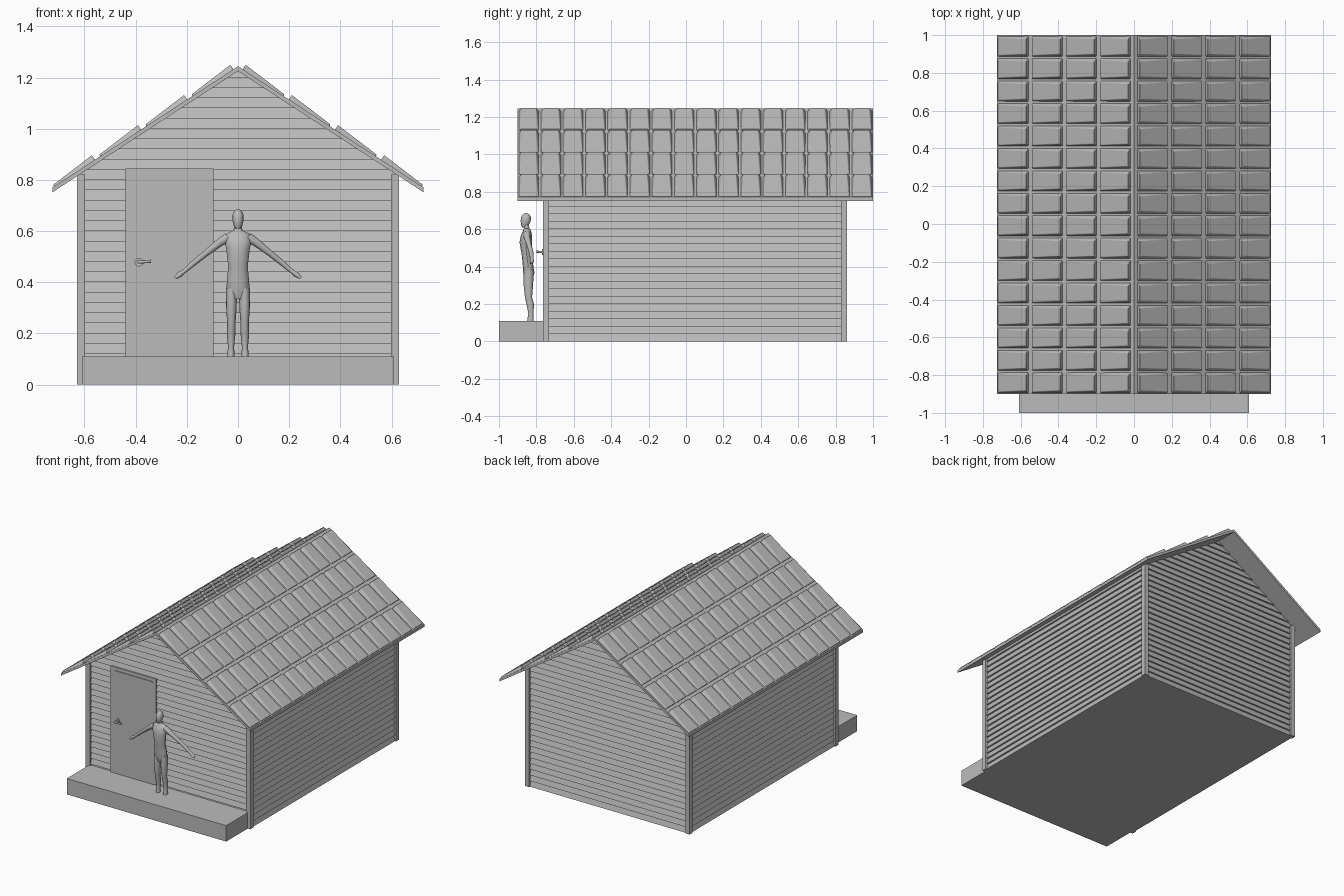
import bpy, bmesh, math
from mathutils import Vector

cube = bpy.data.objects.get("Cube")
if cube:
    bpy.data.objects.remove(cube, do_unlink=True)

grey = bpy.data.materials.new("plain_grey")
grey.use_nodes = True
COLOR = (0.5, 0.5, 0.5, 1)
grey.diffuse_color = COLOR
grey.node_tree.nodes["Principled BSDF"].inputs["Base Color"].default_value = COLOR


def finish(name, bm, smooth=False):
    bmesh.ops.recalc_face_normals(bm, faces=bm.faces)
    me = bpy.data.meshes.new(name)
    bm.to_mesh(me)
    bm.free()
    me.materials.append(grey)
    ob = bpy.data.objects.new(name, me)
    bpy.context.collection.objects.link(ob)
    if smooth:
        bpy.context.view_layer.objects.active = ob
        ob.select_set(True)
        bpy.ops.object.shade_smooth_by_angle(angle=math.radians(40))
        ob.select_set(False)
    return ob


def loft(bm, rings):
    """Join closed rings of points into a capped tube."""
    loops = [[bm.verts.new(p) for p in ring] for ring in rings]
    for a, b in zip(loops, loops[1:]):
        for i in range(len(a)):
            j = (i + 1) % len(a)
            bm.faces.new((a[i], a[j], b[j], b[i]))
    bm.faces.new(loops[0])
    bm.faces.new(loops[-1])


def rect(x0, x1, y0, y1, z):
    return [(x0, y0, z), (x1, y0, z), (x1, y1, z), (x0, y1, z)]


def box(name, x0, x1, y0, y1, z0, z1):
    bm = bmesh.new()
    loft(bm, [rect(x0, x1, y0, y1, z0), rect(x0, x1, y0, y1, z1)])
    return finish(name, bm)


def mirror(ob):
    m = ob.modifiers.new("mirror", 'MIRROR')
    m.use_mirror_merge = False
    return ob


# Roof geometry shared by walls and tiles
SLOPE, UNDER, TOP, EAVE = 0.653, 1.225, 1.244, 0.725
Y0, Y1 = -0.9, 1.0

# Lapped siding: one tapered layer per board, narrowing into the gable
BOARD, LAP = 0.04, 0.012
bm = bmesh.new()
z = 0.0
while z < UNDER - 0.02:
    top = min(z + BOARD, UNDER)
    rings = []
    for zz, inset in ((z, 0), (top, LAP)):
        half = max(min(0.622 - inset, (UNDER + 0.01 - zz) / SLOPE), 0.004)
        rings.append(rect(-half, half, -0.757 + inset, 0.852 - inset, zz))
    loft(bm, rings)
    z += BOARD
finish("siding_walls", bm)

# Corner boards
for label, y in (("front", -0.765), ("back", 0.828)):
    mirror(box(label + "_corner_boards", 0.598, 0.63, y, y + 0.032, 0, 0.82))

# Porch step
box("porch_step", -0.61, 0.61, -1.0, -0.75, 0, 0.11)

# Door with a narrow strip near the top
box("door", -0.44, -0.095, -0.763, -0.72, 0.11, 0.845)
box("door_top_strip", -0.41, -0.12, -0.767, -0.76, 0.815, 0.821)


# Door handle: rose, neck and lever
def rod(name, a, b, r):
    a, b = Vector(a), Vector(b)
    bm = bmesh.new()
    bmesh.ops.create_cone(bm, cap_ends=True, segments=16, radius1=r, radius2=r,
                          depth=(b - a).length)
    turn = (b - a).to_track_quat('Z', 'Y').to_matrix().to_4x4()
    turn.translation = (a + b) / 2
    bm.transform(turn)
    return finish(name, bm, True)


rod("handle_rose", (-0.387, -0.76, 0.478), (-0.387, -0.769, 0.478), 0.017)
rod("handle_neck", (-0.387, -0.765, 0.478), (-0.387, -0.798, 0.478), 0.006)
rod("handle_lever", (-0.392, -0.794, 0.478), (-0.34, -0.794, 0.482), 0.006)

# Roof deck: one chevron section run along the house
section = [(-EAVE, UNDER - SLOPE * EAVE), (0, UNDER), (EAVE, UNDER - SLOPE * EAVE),
           (EAVE, TOP - SLOPE * EAVE), (0, TOP), (-EAVE, TOP - SLOPE * EAVE)]
bm = bmesh.new()
loft(bm, [[(x, y, zz) for x, zz in section] for y in (Y0, Y1)])
finish("roof_deck", bm)

# Roof tiles: a tapered panel, raised at its upper end, repeated over each slope
ang = math.atan(SLOPE)
down = Vector((math.cos(ang), 0, -math.sin(ang)))
out = Vector((math.sin(ang), 0, math.cos(ang)))
ridge = Vector((0, 0, TOP))
pitch_y = (Y1 - Y0) / 16
pitch_s = 0.2155


def tile_ring(s, half_base, half_top, height):
    pts = ((-half_base, -0.004), (half_base, -0.004), (half_top, height), (-half_top, height))
    return [ridge + down * s + out * h + Vector((0, Y0 + pitch_y / 2 + w, 0)) for w, h in pts]


bm = bmesh.new()
loft(bm, [tile_ring(0.022, 0.056, 0.040, 0.021), tile_ring(0.212, 0.056, 0.048, 0.007)])
tiles = finish("roof_tiles", bm, True)
bev = tiles.modifiers.new("soft_edges", 'BEVEL')
bev.width, bev.segments = 0.003, 2
for count, step in ((16, Vector((0, pitch_y, 0))), (4, down * pitch_s)):
    arr = tiles.modifiers.new("repeat", 'ARRAY')
    arr.count = count
    arr.use_relative_offset = False
    arr.use_constant_offset = True
    arr.constant_offset_displace = step
mirror(tiles)


# Standing figure, lofted from oval rings (x, y, z, x radius, y radius)
def oval_loft(name, rings, tilt=0.0):
    bm = bmesh.new()
    loops = []
    for x, y, zz, rx, ry in rings:
        loop = []
        for i in range(12):
            t = math.tau * i / 12
            a = rx * math.cos(t)
            loop.append((x + a * math.cos(tilt), y + ry * math.sin(t), zz + a * math.sin(tilt)))
        loops.append(loop)
    loft(bm, loops)
    return finish(name, bm, True)


oval_loft("figure_torso", [
    (0, -0.842, 0.335, 0.026, 0.02), (0, -0.84, 0.365, 0.046, 0.03),
    (0, -0.845, 0.41, 0.043, 0.028), (0, -0.852, 0.46, 0.038, 0.026),
    (0, -0.857, 0.53, 0.046, 0.033), (0, -0.853, 0.57, 0.054, 0.029),
    (0, -0.85, 0.59, 0.045, 0.022), (0, -0.852, 0.603, 0.017, 0.015),
    (0, -0.856, 0.625, 0.015, 0.014)])
oval_loft("figure_head", [
    (0, -0.866, 0.609, 0.009, 0.01), (0, -0.861, 0.622, 0.017, 0.021),
    (0, -0.857, 0.645, 0.022, 0.027), (0, -0.855, 0.665, 0.021, 0.026),
    (0, -0.855, 0.679, 0.014, 0.017), (0, -0.855, 0.685, 0.005, 0.006)])
mirror(oval_loft("figure_legs", [
    (0.025, -0.841, 0.375, 0.021, 0.026), (0.026, -0.843, 0.31, 0.021, 0.026),
    (0.026, -0.842, 0.235, 0.016, 0.019), (0.027, -0.833, 0.20, 0.017, 0.02),
    (0.027, -0.829, 0.15, 0.012, 0.014), (0.028, -0.832, 0.11, 0.014, 0.017)]))
mirror(oval_loft("figure_arms", [
    (0.038, -0.851, 0.575, 0.020, 0.020), (0.07, -0.85, 0.556, 0.016, 0.017),
    (0.125, -0.838, 0.513, 0.012, 0.013), (0.17, -0.828, 0.477, 0.011, 0.012),
    (0.21, -0.824, 0.443, 0.008, 0.009), (0.228, -0.824, 0.43, 0.011, 0.012),
    (0.246, -0.826, 0.417, 0.006, 0.008)], math.radians(52)))
